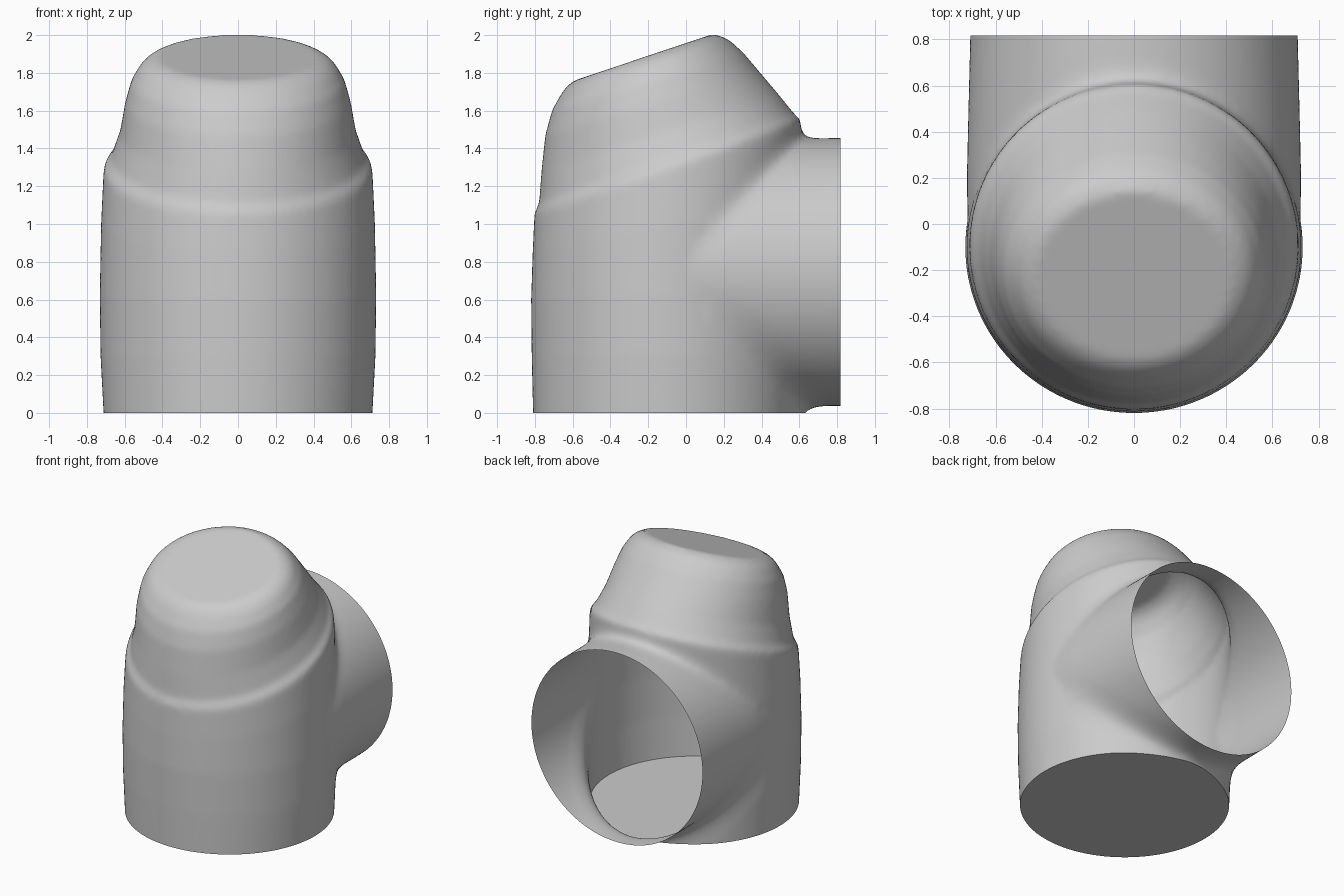
import bpy, bmesh, math
from mathutils import Vector

if "Cube" in bpy.data.objects:
    bpy.data.objects.remove(bpy.data.objects["Cube"])

SEG = 96

def loft(name, rings):
    """Closed solid through a list of rings (each a list of points)."""
    bm = bmesh.new()
    loops = [[bm.verts.new(p) for p in r] for r in rings]
    for a, b in zip(loops, loops[1:]):
        for i in range(SEG):
            j = (i + 1) % SEG
            bm.faces.new((a[i], a[j], b[j], b[i]))
    bm.faces.new(loops[0][::-1])
    bm.faces.new(loops[-1])
    bmesh.ops.recalc_face_normals(bm, faces=bm.faces)
    me = bpy.data.meshes.new(name)
    bm.to_mesh(me)
    bm.free()
    ob = bpy.data.objects.new(name, me)
    bpy.context.collection.objects.link(ob)
    return ob

def body_ring(yf, zf, yb, zb, w):
    """Tilted oval given its front point, back point and half width."""
    pts = []
    for i in range(SEG):
        a = 2 * math.pi * i / SEG
        t = 0.5 - 0.5 * math.cos(a)
        pts.append(Vector((w * math.sin(a), yf + (yb - yf) * t, zf + (zb - zf) * t)))
    return pts

def tube_ring(y, rx, rz=0.71, cz=0.745):
    return [Vector((rx * math.cos(2 * math.pi * i / SEG), y,
                    cz + rz * math.sin(2 * math.pi * i / SEG))) for i in range(SEG)]

# upright body with its slanted, stepped cap
body = loft("hooded_pipe", [body_ring(*r) for r in (
    (-0.80, -0.20, 0.60, -0.20, 0.70),
    (-0.81, 0.00, 0.61, 0.00, 0.712),
    (-0.817, 0.30, 0.62, 0.30, 0.728),
    (-0.82, 0.60, 0.62, 0.65, 0.732),
    (-0.812, 0.85, 0.615, 1.15, 0.725),
    (-0.803, 1.04, 0.61, 1.51, 0.712),
    (-0.80, 1.06, 0.605, 1.555, 0.705),
    (-0.778, 1.11, 0.575, 1.58, 0.672),
    (-0.765, 1.28, 0.495, 1.68, 0.625),
    (-0.745, 1.47, 0.385, 1.81, 0.597),
    (-0.71, 1.60, 0.305, 1.905, 0.565),
    (-0.66, 1.69, 0.24, 1.965, 0.52),
    (-0.63, 1.73, 0.20, 1.99, 0.485),
    (-0.59, 1.76, 0.14, 2.005, 0.43))])

# side outlet
tube = loft("outlet_cutter", [tube_ring(y, rx) for y, rx in
            ((-0.09, 0.72), (0.2, 0.725), (0.5, 0.718), (0.82, 0.71), (1.0, 0.706))])

# join into one solid with an even surface
bpy.context.view_layer.objects.active = body
body.select_set(True)
mod = body.modifiers.new("join", 'BOOLEAN')
mod.operation, mod.object, mod.solver = 'UNION', tube, 'EXACT'
bpy.ops.object.modifier_apply(modifier="join")
bpy.data.objects.remove(tube)
mod = body.modifiers.new("even", 'REMESH')
mod.mode, mod.voxel_size = 'VOXEL', 0.02
bpy.ops.object.modifier_apply(modifier="even")

bm = bmesh.new()
bm.from_mesh(body.data)

def relax(verts, times):
    for _ in range(times):
        bmesh.ops.smooth_vert(bm, verts=verts, factor=0.5,
                              use_axis_x=True, use_axis_y=True, use_axis_z=True)

# fillet where the outlet meets the body, widest underneath
def seam_distance(v):
    return abs((v.co.y + 0.09) - abs(v.co.z - 0.745)) / math.sqrt(2)

def near_seam(v, d):
    return v.co.y > 0.1 and seam_distance(v) < d
relax([v for v in bm.verts if v.co.z < 0.6 and near_seam(v, 0.16)], 50)
relax([v for v in bm.verts if 0.8 < v.co.z < 1.5 and near_seam(v, 0.10)], 15)
relax(bm.verts[:], 3)

# trim the open outlet and the flat base
def trim(co, no):
    geom = bm.verts[:] + bm.edges[:] + bm.faces[:]
    res = bmesh.ops.bisect_plane(bm, geom=geom, plane_co=co, plane_no=no, clear_outer=True)
    return [e for e in res["geom_cut"] if isinstance(e, bmesh.types.BMEdge)]

trim((0, 0.818, 0), (0, 1, 0))
rim = trim((0, 0, 0), (0, 0, -1))
bmesh.ops.holes_fill(bm, edges=rim, sides=0)
bmesh.ops.recalc_face_normals(bm, faces=bm.faces)
bm.to_mesh(body.data)
bm.free()

# plain grey finish
grey = bpy.data.materials.new("plain grey")
grey.diffuse_color = (0.6, 0.6, 0.6, 1)
grey.use_nodes = True
grey.node_tree.nodes["Principled BSDF"].inputs["Base Color"].default_value = grey.diffuse_color
body.data.materials.clear()
body.data.materials.append(grey)
for p in body.data.polygons:
    p.material_index = 0
bpy.ops.object.shade_smooth_by_angle(angle=math.radians(40))
